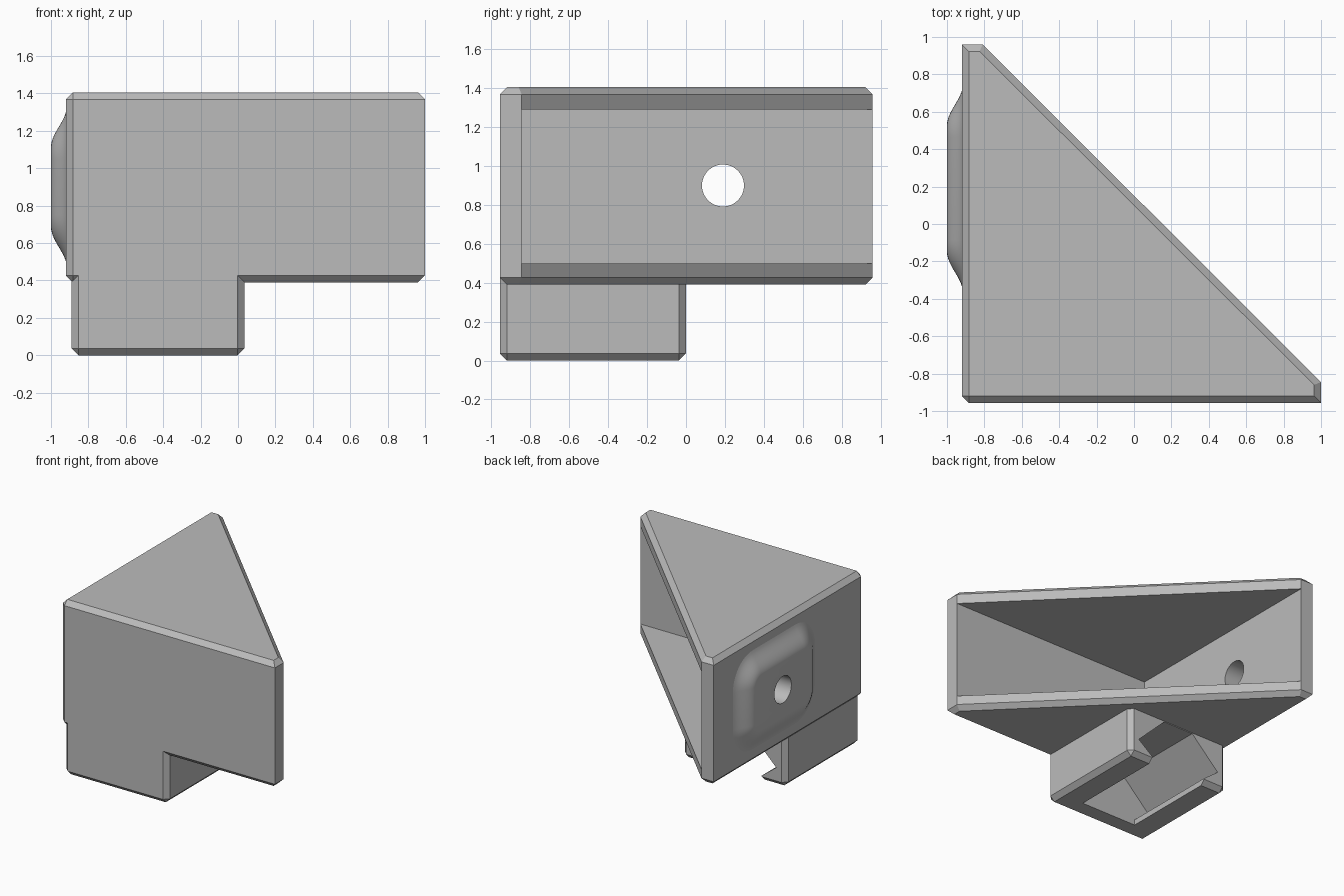
import bpy
import bmesh
import math

if "Cube" in bpy.data.objects:
    bpy.data.objects.remove(bpy.data.objects["Cube"], do_unlink=True)

grey = bpy.data.materials.new("plain grey")
grey.use_nodes = True
COLOUR = (0.5, 0.5, 0.5, 1)
grey.diffuse_color = COLOUR
grey.node_tree.nodes["Principled BSDF"].inputs["Base Color"].default_value = COLOUR

CHAMFER = 0.037
HOLE_Y, HOLE_Z = 0.19, 0.9


def make_object(name, bm):
    bmesh.ops.recalc_face_normals(bm, faces=bm.faces)
    mesh = bpy.data.meshes.new(name)
    bm.to_mesh(mesh)
    bm.free()
    mesh.materials.append(grey)
    obj = bpy.data.objects.new(name, mesh)
    bpy.context.collection.objects.link(obj)
    return obj


def loft(name, rings, bevel_rule=None):
    """Skin equal-length rings of points, cap both ends, chamfer chosen edges."""
    bm = bmesh.new()
    loops = [[bm.verts.new(p) for p in ring] for ring in rings]
    n = len(loops[0])
    for a, b in zip(loops, loops[1:]):
        for i in range(n):
            j = (i + 1) % n
            bm.faces.new((a[i], a[j], b[j], b[i]))
    bm.faces.new(loops[0])
    bm.faces.new(loops[-1])
    bmesh.ops.recalc_face_normals(bm, faces=bm.faces)
    if bevel_rule:
        edges = [e for e in bm.edges if bevel_rule(*[v.co for v in e.verts])]
        bmesh.ops.bevel(bm, geom=edges, offset=CHAMFER, offset_type='OFFSET',
                        segments=1, profile=0.5, affect='EDGES')
    return make_object(name, bm)


def upright(name, outline, low, high, bevel_rule=None):
    return loft(name, [[(x, y, z) for x, y in outline] for z in (low, high)], bevel_rule)


def cut(obj, cutter):
    cutter.hide_render = True
    mod = obj.modifiers.new("cut", 'BOOLEAN')
    mod.operation = 'DIFFERENCE'
    mod.solver = 'EXACT'
    mod.object = cutter
    bpy.context.view_layer.objects.active = obj
    bpy.ops.object.modifier_apply(modifier=mod.name)


# Triangular housing: chamfered rims and one chamfered upright corner
LEFT, FRONT = -0.92, -0.957
housing = upright(
    "corner_housing",
    [(LEFT, FRONT), (1, FRONT), (1, -0.845), (-0.81, 0.96), (LEFT, 0.96)],
    0.39, 1.405,
    lambda a, b: abs(a.z - b.z) < 0.01
    or (max(a.x, b.x) < LEFT + 0.01 and max(a.y, b.y) < FRONT + 0.01))

# Hollow open toward the diagonal side
cavity = upright("cavity_cutter",
                 [(-0.81, -0.845), (1.3, -0.845), (1.3, 1.3), (-0.81, 1.3)], 0.5, 1.29)
cut(housing, cavity)

# Rail clip below, flush with the front
CLIP_TOP = 0.45
clip = upright("rail_clip",
               [(-0.89, FRONT), (0.035, FRONT), (0.035, 0), (-0.89, 0)], 0, CLIP_TOP,
               lambda a, b: min(a.z, b.z) < 0.01)

# Dovetail slot, open at the bottom and the back, with a hook on each side
half = [(0.25, -0.1), (0.25, 0.045), (0.38, 0.145), (0.135, 0.384)]
middle = -0.4275
section = [(middle + x, z) for x, z in half] + [(middle - x, z) for x, z in reversed(half)]
slot = loft("slot_cutter", [[(x, y, z) for x, z in section] for y in (-0.8, 0.2)])
cut(clip, slot)


# Soft raised pad around the hole
def rounded_ring(x, inset, steps=10):
    half_y, half_z, radius = 0.525 - inset, 0.4 - inset, 0.25 - inset
    ring = []
    for quarter, (sy, sz) in enumerate([(1, 1), (-1, 1), (-1, -1), (1, -1)]):
        for k in range(steps + 1):
            a = (quarter + k / steps) * math.pi / 2
            ring.append((x, HOLE_Y + sy * (half_y - radius) + radius * math.cos(a),
                         HOLE_Z + sz * (half_z - radius) + radius * math.sin(a)))
    return ring


rings = [rounded_ring(-0.87, 0)]
for k in range(13):
    t = k / 12
    rise = t * t * (3 - 2 * t) * 0.4 + t * 0.6
    rings.append(rounded_ring(LEFT - 0.08 * (rise + 0.12 * math.sin(math.pi * t) * t), 0.18 * t))
rings[-1] = rounded_ring(-1, 0.18)
pad = loft("hole_pad", rings)

# Round hole through pad and side wall
hole = loft("hole_cutter", [[(x, HOLE_Y + 0.108 * math.cos(a), HOLE_Z + 0.108 * math.sin(a))
                             for a in (math.tau * i / 48 for i in range(48))]
                            for x in (-1.2, -0.6)])
for part in (housing, pad):
    cut(part, hole)

for cutter in (cavity, slot, hole):
    bpy.data.objects.remove(cutter, do_unlink=True)

# Smooth curves, keep creases sharp
bpy.ops.object.select_all(action='DESELECT')
for part in (housing, clip, pad):
    part.select_set(True)
    bpy.context.view_layer.objects.active = part
bpy.ops.object.shade_smooth_by_angle(angle=math.radians(30))
